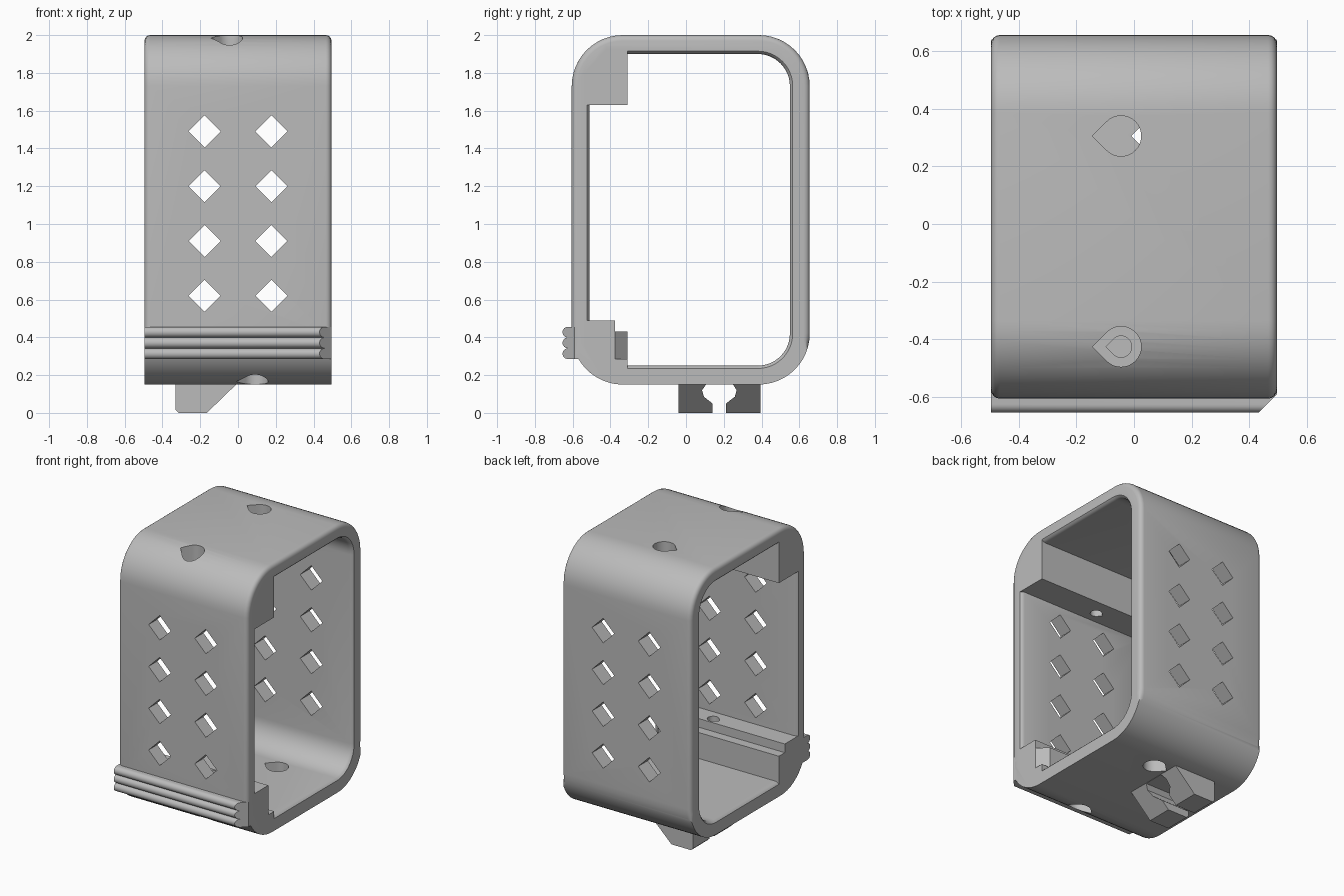
import bpy, bmesh, math
from mathutils import Vector

if "Cube" in bpy.data.objects:
    bpy.data.objects.remove(bpy.data.objects["Cube"], do_unlink=True)

grey = bpy.data.materials.new("light_grey")
grey.use_nodes = True
COLOUR = (0.5, 0.5, 0.5, 1)
grey.diffuse_color = COLOUR
grey.node_tree.nodes["Principled BSDF"].inputs["Base Color"].default_value = COLOUR

PLACE = {"x": lambda h, u, v: (h, u, v),
         "y": lambda h, u, v: (u, h, v),
         "z": lambda h, u, v: (u, v, h)}


def loft(name, axis, sections, bevel_rim=None):
    """Closed solid through (position, profile) sections along an axis."""
    bm = bmesh.new()
    rings = [[bm.verts.new(PLACE[axis](h, u, v)) for u, v in pts] for h, pts in sections]
    for a, b in zip(rings, rings[1:]):
        for i in range(len(a)):
            j = (i + 1) % len(a)
            bm.faces.new((a[i], a[j], b[j], b[i]))
    bm.faces.new(rings[0])
    bm.faces.new(rings[-1])
    bmesh.ops.recalc_face_normals(bm, faces=bm.faces)
    if bevel_rim:
        width, rule = bevel_rim
        bmesh.ops.bevel(bm, geom=[e for e in bm.edges if rule(e)], offset=width,
                        segments=4, profile=0.5, affect='EDGES')
    mesh = bpy.data.meshes.new(name)
    bm.to_mesh(mesh)
    bm.free()
    mesh.materials.append(grey)
    obj = bpy.data.objects.new(name, mesh)
    bpy.context.scene.collection.objects.link(obj)
    return obj


def prism(name, axis, start, end, pts, **kw):
    return loft(name, axis, [(start, pts), (end, pts)], **kw)


def box_profile(u0, u1, v0, v1, r):
    """Rectangle with rounded corners."""
    pts = []
    for k, (u, v) in enumerate(((u1 - r, v1 - r), (u0 + r, v1 - r),
                                (u0 + r, v0 + r), (u1 - r, v0 + r))):
        for i in range(13):
            a = math.pi / 2 * (k + i / 12)
            pts.append((u + r * math.cos(a), v + r * math.sin(a)))
    return pts


def teardrop(x, y, r):
    """Circle with a point towards -x."""
    arc = [math.radians(-135 + 270 * i / 24) for i in range(25)]
    return [(x + r * math.cos(a), y + r * math.sin(a)) for a in arc] + [(x - r * 1.414, y)]


def combine(target, tools, operation):
    """Apply booleans and discard the tools."""
    for tool in tools:
        mod = target.modifiers.new(operation.lower(), 'BOOLEAN')
        mod.object, mod.operation, mod.solver = tool, operation, 'EXACT'
    bpy.context.view_layer.update()
    graph = bpy.context.evaluated_depsgraph_get()
    mesh = bpy.data.meshes.new_from_object(target.evaluated_get(graph))
    target.modifiers.clear()
    target.data = mesh
    for tool in tools:
        bpy.data.objects.remove(tool, do_unlink=True)


# Outer sleeve with rounded rims above the base
def upper_rim(edge):
    a, b = (v.co for v in edge.verts)
    return abs(a.x - b.x) < 1e-4 and (a.z + b.z) / 2 > 0.35


body = prism("sleeve", "x", -0.495, 0.495, box_profile(-0.605, 0.655, 0.15, 2.0, 0.27),
             bevel_rim=(0.03, upper_rim))


# Hollow, flared slightly at both open ends
def hollow(f):
    return box_profile(-0.51 - f, 0.55 + f, 0.25 - f, 1.9 + f, 0.17 + f)


flare = ((0.51, 0.02), (0.495, 0.015), (0.485, 0.005), (0.47, 0))
cavity = loft("cavity", "x", [(-x, hollow(f)) for x, f in flare]
              + [(x, hollow(f)) for x, f in reversed(flare)])
combine(body, [cavity], 'DIFFERENCE')

# Inner hinge block, latch block and chamfered rail
hinge = prism("hinge_block", "x", -0.495, 0.495,
              [(-0.54, 1.63), (-0.31, 1.63), (-0.31, 1.93), (-0.42, 1.93), (-0.54, 1.8)])
latch = prism("latch_block", "x", -0.495, 0.495,
              [(-0.54, 0.49), (-0.375, 0.49), (-0.375, 0.285), (-0.31, 0.285),
               (-0.31, 0.22), (-0.42, 0.22), (-0.54, 0.35)])
rail = prism("latch_rail", "z", 0.24, 0.43,
             [(-0.495, -0.4), (-0.495, -0.31), (0.43, -0.31), (0.495, -0.375), (0.495, -0.4)])
combine(body, [hinge, latch, rail], 'UNION')

# Diamond vents through front and back walls
cutters = []
for x in (-0.177, 0.177):
    for row in range(4):
        z, d = 0.62 + 0.29 * row, 0.085
        cutters.append(prism("vent", "y", -1, 1, [(x - d, z), (x, z - d), (x + d, z), (x, z + d)]))

# Teardrop holes, with narrow continuations through the inner blocks
for x, wall, shoulder, inner in ((-0.045, 2.1, 1.82, 1.5), (0.09, 0.05, 0.31, 0.6)):
    back_end = 1.8 if wall > 1 else 0.35
    cutters.append(prism("back_hole", "z", wall, back_end, teardrop(x, 0.305, 0.07)))
    cutters.append(prism("front_hole", "z", wall, shoulder, teardrop(x, -0.425, 0.07)))
    cutters.append(prism("narrow_hole", "z", wall, inner, teardrop(x, -0.425, 0.037)))
combine(body, cutters, 'DIFFERENCE')
body.name = "sleeve"

# Ribbed grip across the lower front, cut at a slant at its left end
r = 0.0285
grip_pts = [(-0.56, 0.285), (-0.56, 0.456)]
for z in (0.4275, 0.3705, 0.3135):
    for i in range(13):
        a = math.pi / 2 + math.pi * i / 12
        grip_pts.append((-0.625 + r * math.cos(a), z + r * math.sin(a)))
grip = prism("ribbed_grip", "x", -0.495, 0.6, grip_pts)
corner = prism("grip_corner", "z", 0, 1, [(0.425, -0.66), (0.495, -0.59), (0.495, -0.4), (0.8, -0.4), (0.8, -0.66)])
combine(grip, [corner], 'DIFFERENCE')

# Cable clip under the base, with a keyhole slot
clip = prism("cable_clip", "y", -0.04, 0.395,
             [(-0.33, 0.16), (-0.33, 0.015), (-0.315, 0), (-0.165, 0), (-0.01, 0.15), (-0.01, 0.16)])
slot = prism("clip_slot", "x", -0.6, 0.3,
             [(0.14, -0.1), (0.14, 0.05), (0.095, 0.085), (0.085, 0.12), (0.105, 0.149),
              (0.25, 0.149), (0.268, 0.12), (0.258, 0.085), (0.212, 0.05), (0.212, -0.1)])
combine(clip, [slot], 'DIFFERENCE')

# Smooth the curves, keep the corners sharp
for obj in (body, grip, clip):
    bpy.ops.object.select_all(action='DESELECT')
    obj.select_set(True)
    bpy.context.view_layer.objects.active = obj
    bpy.ops.object.shade_smooth_by_angle(angle=math.radians(30))
